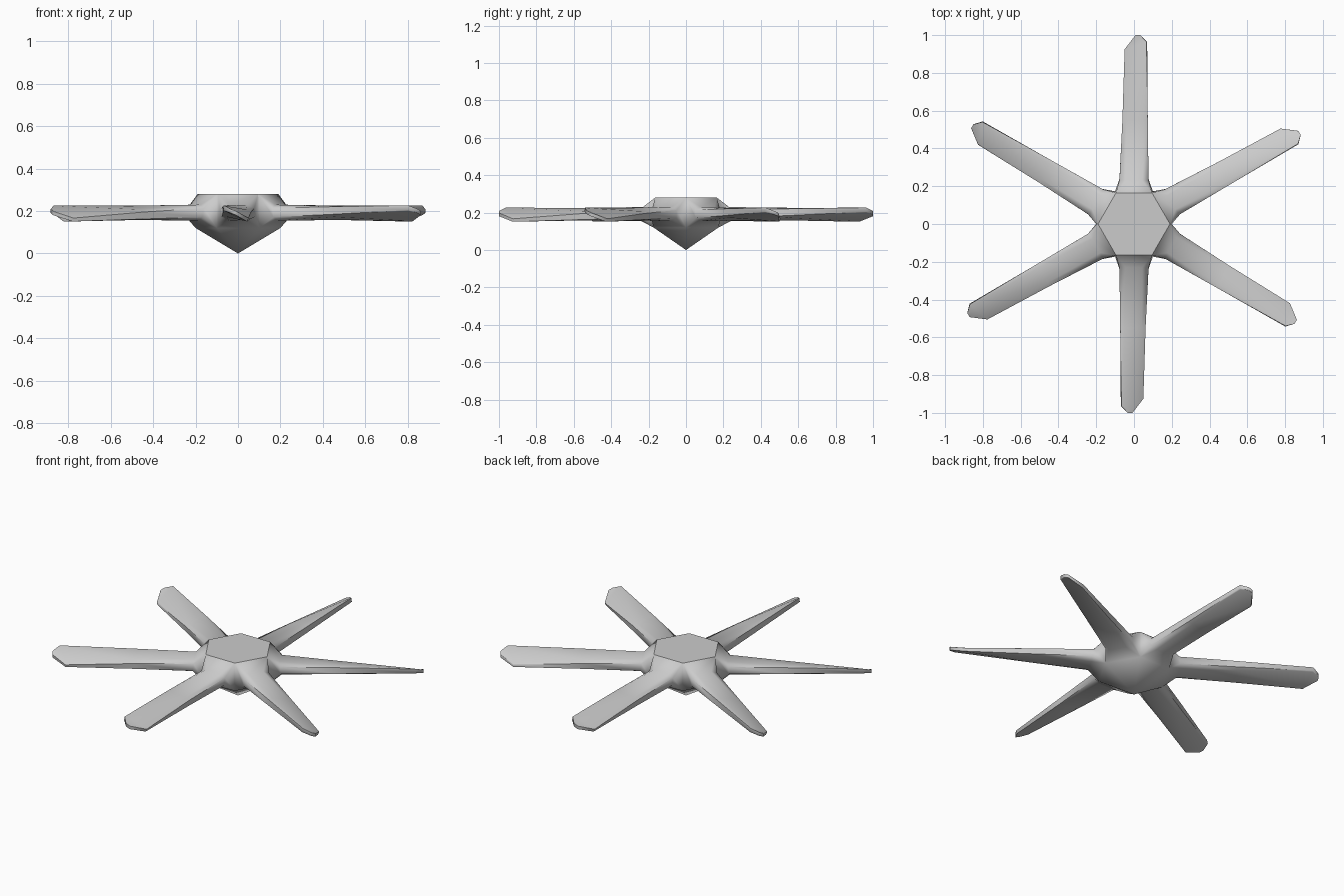
import bpy, bmesh
from math import sin, cos, radians
from mathutils import Vector

if "Cube" in bpy.data.objects:
    bpy.data.objects.remove(bpy.data.objects["Cube"])

bm = bmesh.new()


def ring(corners, angle, c):
    """Four (radius, sideways, z) corners, each cut by fraction c -> 8 verts."""
    a = radians(angle)
    out, side = Vector((cos(a), sin(a), 0)), Vector((-sin(a), cos(a), 0))
    pts = [out * r + side * u + Vector((0, 0, z)) for r, u, z in corners]
    verts = []
    for i, p in enumerate(pts):
        for q in (pts[i - 1], pts[(i + 1) % 4]):
            verts.append(bm.verts.new(p.lerp(q, c)))
    return verts


# Sections from hub face to blade tip: corner list and corner cut
# order: high top, high bottom, low bottom, low top
sections = [
    ([(.165, -.095, .28), (.173, -.1, .12), (.173, .1, .12), (.165, .095, .28)], 0),
    ([(.23, -.077, .23), (.24, -.077, .155), (.24, .077, .155), (.23, .077, .23)], .22),
    ([(.55, -.073, .229), (.55, -.073, .176), (.55, .058, .155), (.55, .062, .203)], .16),
    ([(.965, -.066, .228), (.965, -.07, .203), (.925, .042, .15), (.925, .05, .168)], .06),
    ([(1.0, -.033, .210), (1.0, -.033, .190), (1.0, -.008, .180), (1.0, -.008, .200)], .06),
]

# Six twisted blades flaring out of the hub sides
for k in range(6):
    rings = [ring(s, 30 + 60 * k, c) for s, c in sections]
    for a, b in zip(rings, rings[1:]):
        for i in range(8):
            j = (i + 1) % 8
            bm.faces.new((a[i], a[j], b[j], b[i]))
    bm.faces.new(rings[-1])

# Hexagonal hub: flat top and pointed underside
def hexagon(r, z):
    return [bm.verts.new((r * cos(radians(60 * i)), r * sin(radians(60 * i)), z)) for i in range(6)]

bm.faces.new(hexagon(.19, .28))
low = hexagon(.2, .12)
tip = bm.verts.new((0, 0, 0))
for i in range(6):
    bm.faces.new((low[i], tip, low[(i + 1) % 6]))

bmesh.ops.remove_doubles(bm, verts=bm.verts, dist=.002)
bmesh.ops.recalc_face_normals(bm, faces=bm.faces)

mesh = bpy.data.meshes.new("impeller")
bm.to_mesh(mesh)
bm.free()
obj = bpy.data.objects.new("impeller", mesh)
bpy.context.collection.objects.link(obj)
bpy.context.view_layer.objects.active = obj
obj.select_set(True)
bpy.ops.object.shade_smooth_by_angle(angle=radians(62))

# Keep the top rim crisp
for p in mesh.polygons:
    if p.normal.z > .99 and p.center.z > .27:
        p.use_smooth = False
